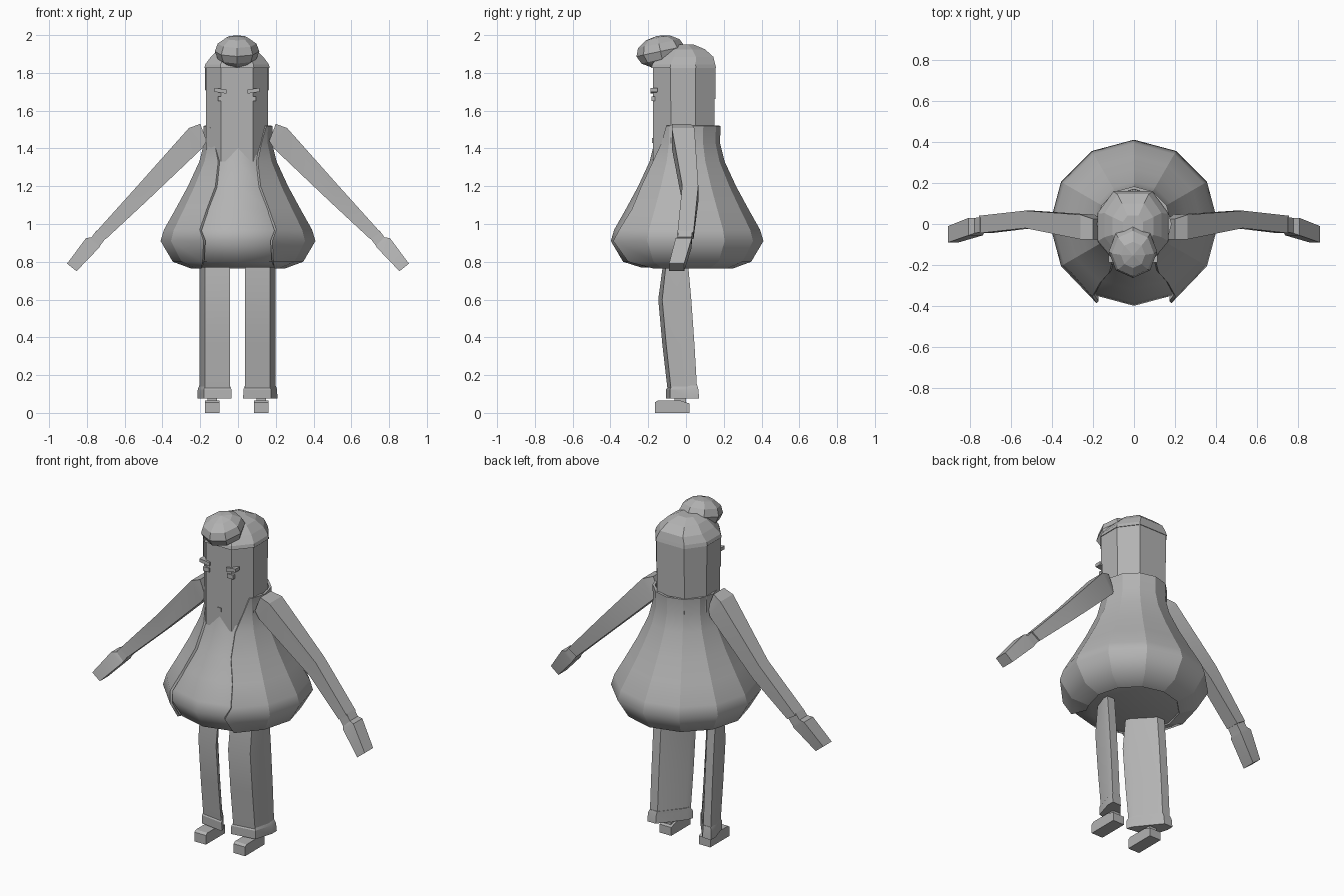
import bpy, bmesh, math
from mathutils import Matrix, Vector

if "Cube" in bpy.data.objects:
    bpy.data.objects.remove(bpy.data.objects["Cube"])

mat = bpy.data.materials.new("plain grey")
mat.diffuse_color = (0.45, 0.45, 0.45, 1)
mat.use_nodes = True
mat.node_tree.nodes["Principled BSDF"].inputs["Base Color"].default_value = mat.diffuse_color


def finish(name, bm, smooth=25):
    bmesh.ops.recalc_face_normals(bm, faces=bm.faces)
    me = bpy.data.meshes.new(name)
    bm.to_mesh(me)
    bm.free()
    ob = bpy.data.objects.new(name, me)
    bpy.context.collection.objects.link(ob)
    me.materials.append(mat)
    bpy.ops.object.select_all(action='DESELECT')
    ob.select_set(True)
    bpy.context.view_layer.objects.active = ob
    if smooth:
        bpy.ops.object.shade_smooth_by_angle(angle=math.radians(smooth))
    return ob


def loft(name, rings, closed=True, caps=True, smooth=25):
    """Skin a list of equally long point rings."""
    bm = bmesh.new()
    vs = [[bm.verts.new(p) for p in r] for r in rings]
    n = len(rings[0])
    for a, b in zip(vs, vs[1:]):
        for i in range(n if closed else n - 1):
            j = (i + 1) % n
            bm.faces.new((a[i], a[j], b[j], b[i]))
    if caps:
        bm.faces.new(vs[0])
        bm.faces.new(vs[-1])
    return finish(name, bm, smooth)


def box(name, x0, x1, y0, y1, z0, z1):
    return loft(name, [[(x0, y0, z), (x1, y0, z), (x1, y1, z), (x0, y1, z)]
                       for z in (z0, z1)], smooth=0)


# Jacket profile: height, radius, half width of the front opening
profile = [(1.52, .183, .15), (1.43, .18, .125), (1.33, .205, .105), (1.2, .265, .12),
           (1.08, .33, .165), (.97, .392, .195), (.91, .41, .175), (.80, .345, .18),
           (.765, .25, .185)]

# Shirt and belly, a closed twelve-sided pear
loft("shirt", [[((r - .012) * math.cos(k * math.pi / 6), (r - .012) * math.sin(k * math.pi / 6), z)
                for k in range(12)] for z, r, h in profile[1:-1] + [(.77, .25, 0)]], smooth=70)

# Jacket, open along the front
rings = []
for z, r, h in profile:
    a = math.asin(h / r)
    re = r * (1.04 if z < 1.0 else 1.0)
    angs = [-math.pi / 2 + a] + [math.radians(d) for d in range(-30, 211, 30)] + [math.pi * 1.5 - a]
    rings.append([((re if i in (0, len(angs) - 1) else r) * math.cos(t),
                   (re if i in (0, len(angs) - 1) else r) * math.sin(t), z)
                  for i, t in enumerate(angs)])
jacket = loft("jacket", rings, closed=False, caps=False, smooth=179)
# Crisp panel seams and hems, soft belly curve
for e in jacket.data.edges:
    za, zb = (jacket.data.vertices[v].co.z for v in e.vertices)
    e.use_edge_sharp = abs(za - zb) > .001 or za > 1.5 or za < .78
sol = jacket.modifiers.new("thickness", 'SOLIDIFY')
sol.thickness = .014
sol.offset = -1 if sum(f.normal.dot(f.center - Vector((0, 0, f.center.z)))
                       for f in jacket.data.polygons) > 0 else 1

# Head column with chamfered corners, running down into the shirt
outline = [(.085, -.175), (.165, -.08), (.165, .05), (.09, .152),
           (-.09, .152), (-.165, .05), (-.165, -.08), (-.085, -.175)]


def head_ring(s, z, sy=None, dy=0):
    return [(x * s - .005, y * (sy or s) + dy, z) for x, y in outline]


loft("head", [head_ring(1, 1.33), head_ring(1, 1.83)], smooth=0)

# Hair: cap, back layer and forelock
loft("hair_cap", [head_ring(1.05, 1.825), head_ring(1.02, 1.845), head_ring(.84, 1.885, .9, .008),
                  head_ring(.6, 1.925, .66, 0), head_ring(.3, 1.95, .3, -.005)], smooth=0)
edge = [(.165, -.08, 1.65), (.165, -.02, 1.66), (.165, 0, 1.71), (.165, .05, 1.71), (.09, .152, 1.66)]
edge += [(-x, y, z) for x, y, z in reversed(edge)]
loft("hair_back", [[(x * 1.025 - .005, y * 1.025, z) for x, y, z in edge],
                   [(x * 1.025 - .005, y * 1.025, 1.83) for x, y, z in edge]],
     closed=False, caps=False, smooth=0)
bm = bmesh.new()
bmesh.ops.create_uvsphere(bm, u_segments=8, v_segments=6, radius=1,
                          matrix=Matrix.Translation((-.005, -.135, 1.914))
                          @ Matrix.Rotation(math.radians(12), 4, 'X')
                          @ Matrix.Diagonal((.118, .13, .084, 1)))
finish("forelock", bm, 0)

# Face: brows, eyes, smile and a shirt button
for s in (-1, 1):
    side = "left" if s < 0 else "right"
    loft("brow_" + side, [[(s * x - .005, y, z) for x, z in
                           ((.055, 1.69), (.12, 1.70), (.12, 1.72), (.055, 1.712))]
                          for y in (-.187, -.15)], smooth=0)
    box("eye_" + side, s * .08 - .025, s * .08 + .015, -.182, -.165, 1.65, 1.675)
smile = [(-.045 + .015 * i, 1.60 + .02 * (abs(i - 3) / 3) ** 2) for i in range(7)]
loft("smile", [[(x, -.178, z) for x, z in smile], [(x, -.178, z - .005) for x, z in smile]],
     closed=False, caps=False, smooth=0)
box("button", -.012, .012, -.18, -.17, 1.43, 1.455)

# Arm sections: upper x, upper z, lower x, lower z, front y, back y
arm = [(.20, 1.53, .165, 1.44, -.075, .025), (.26, 1.508, .19, 1.40, -.075, .045),
       (.53, 1.205, .49, 1.115, -.02, .065), (.755, .955, .70, .92, -.045, .04)]
hand = [(.75, .965, .70, .925, -.04, .032), (.775, .93, .73, .885, -.045, .03),
        (.805, .925, .735, .875, -.055, .03), (.905, .79, .855, .75, -.09, -.01)]
# Leg sections: height, front y, back y, scale of the width
leg = [(.80, -.12, .01, 1), (.6, -.147, .028, 1), (.36, -.125, .045, 1), (.1, -.095, .06, 1)]
cuff = [(.145, -.09, .06, 1.0), (.125, -.105, .065, 1.1), (.075, -.105, .07, 1.12), (.075, -.085, .05, .85)]


def leg_ring(s, z, y0, y1, w):
    # Diagonal section: inner front, outer front, outer back, inner back
    plan = [(-.082, 0), (.05, .12), (.08, .75), (.08, 1), (.03, 1), (-.07, .2)]
    return [(s * (.122 + x * w) - .003, y0 + (y1 - y0) * t, z) for x, t in plan]


for s in (-1, 1):
    side = "left" if s < 0 else "right"
    for name, secs in (("sleeve_", arm), ("hand_", hand)):
        loft(name + side, [[(s * ux, y0, uz), (s * lx, y0, lz), (s * lx, y1, lz), (s * ux, y1, uz)]
                           for ux, uz, lx, lz, y0, y1 in secs], smooth=20)
    for name, secs in (("trouser_", leg), ("cuff_", cuff)):
        loft(name + side, [leg_ring(s, *q) for q in secs], smooth=20)
    c = s * .13 - .006
    box("ankle_" + side, c - .025, c + .025, -.06, .0, .05, .11)
    # Shoe with a lower heel
    loft("shoe_" + side, [[(c + sx * .038, y, z) for y, z in
                           ((-.165, 0), (.018, 0), (.018, .05), (-.03, .065), (-.15, .065), (-.165, .055))]
                          for sx in (-1, 1)], smooth=0)
